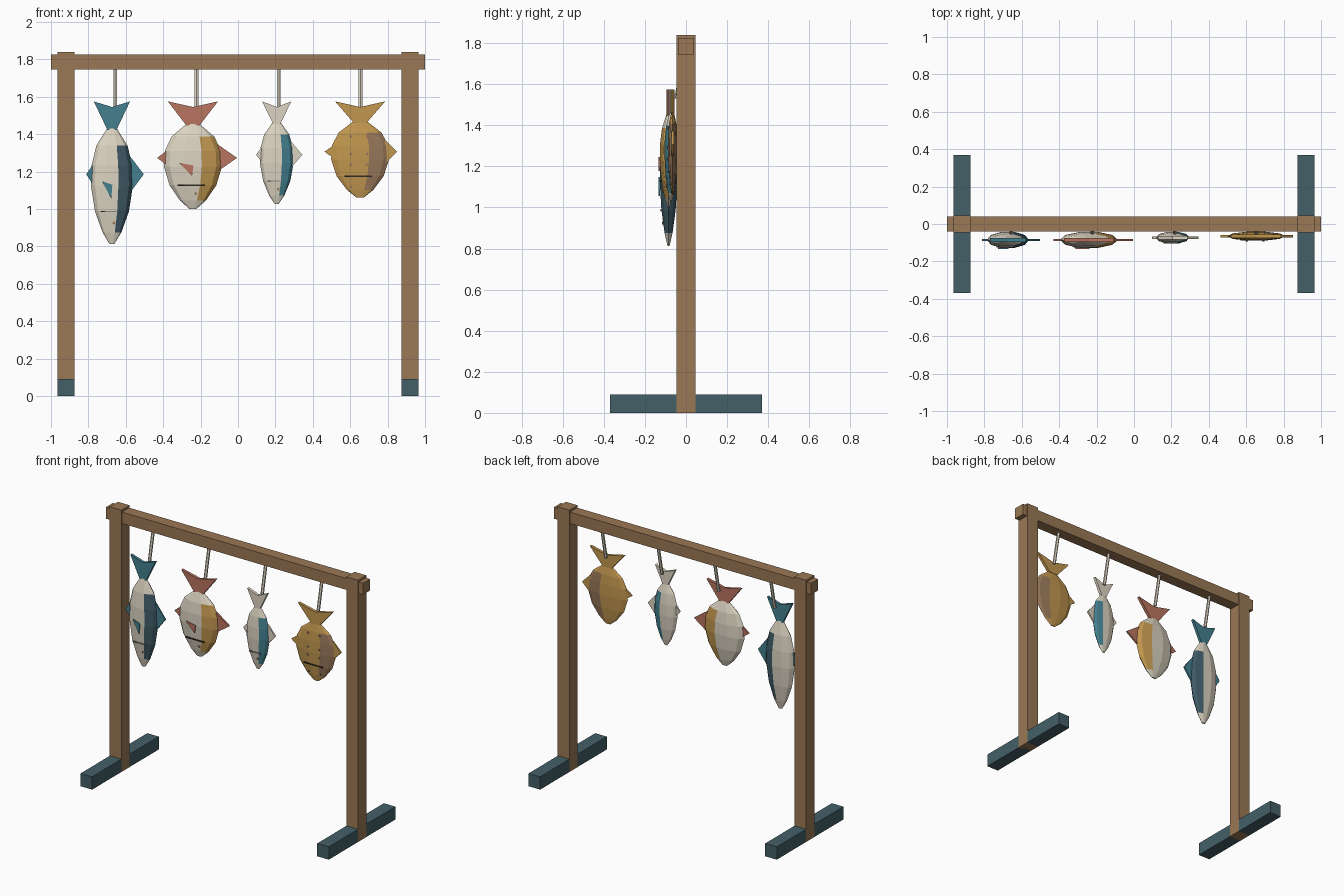
import bpy, bmesh, math
from mathutils import Vector

if "Cube" in bpy.data.objects:
    bpy.data.objects.remove(bpy.data.objects["Cube"])


def mat(name, hexcol):
    m = bpy.data.materials.new(name)
    c = [int(hexcol[i:i + 2], 16) / 255 for i in (0, 2, 4)]
    m.diffuse_color = [((v + 0.055) / 1.055) ** 2.4 for v in c] + [1]
    m.use_nodes = True
    m.node_tree.nodes["Principled BSDF"].inputs["Base Color"].default_value = m.diffuse_color
    return m


WOOD, FOOT = mat("wood", "9b7855"), mat("slate", "446068")
CREAM, TEAL = mat("cream", "dcd4c2"), mat("teal", "43808f")
NAVY, CORAL = mat("navy", "3f5a66"), mat("coral", "b87560")
GOLD, BROWN = mat("gold", "c2974f"), mat("brown", "98785a")
DARK, GREY = mat("dark", "2f2a26"), mat("grey", "8c8a84")


def finish(name, bm, *mats):
    bmesh.ops.recalc_face_normals(bm, faces=bm.faces)
    me = bpy.data.meshes.new(name)
    bm.to_mesh(me)
    bm.free()
    for m in mats:
        me.materials.append(m)
    ob = bpy.data.objects.new(name, me)
    bpy.context.collection.objects.link(ob)
    return ob


def box(name, centre, size, m):
    bm = bmesh.new()
    bmesh.ops.create_cube(bm, size=1)
    for v in bm.verts:
        v.co = Vector([a * b + c for a, b, c in zip(v.co, size, centre)])
    return finish(name, bm, m)


def rod(name, a, b, r, m, sides=6):
    a, b = Vector(a), Vector(b)
    bm = bmesh.new()
    bmesh.ops.create_cone(bm, cap_ends=True, segments=sides, radius1=r, radius2=r, depth=(b - a).length)
    rot = (b - a).to_track_quat('Z', 'Y')
    for v in bm.verts:
        v.co = rot @ v.co + (a + b) / 2
    return finish(name, bm, m)


def plate(name, pts, y, thick, m):
    """Flat outline in x-z, thickened along y."""
    bm = bmesh.new()
    f = bm.faces.new([bm.verts.new((x, y - thick / 2, z)) for x, z in pts])
    ext = bmesh.ops.extrude_face_region(bm, geom=[f])
    for v in ext["geom"]:
        if isinstance(v, bmesh.types.BMVert):
            v.co.y += thick
    return finish(name, bm, m)


# Shared fish outline: distance down the body, share of full half width
STEPS = (0, .15, .32, .5, .72, .9, 1)
SHARE = (.22, .74, .97, 1, .81, .45, .12)
SIDES = 10


def share(t):
    for k in range(len(STEPS) - 1):
        if t <= STEPS[k + 1]:
            u = (t - STEPS[k]) / (STEPS[k + 1] - STEPS[k])
            return SHARE[k] + u * (SHARE[k + 1] - SHARE[k])


def fish(p, cx, string_x, top, bottom, w, d, fin_right, colours, cheek, mouth, dots):
    base, second, fin = colours
    cy, h = -.04 - d, top - bottom

    def at(u, t):                     # body-relative to world x, z
        return cx + u * w, top - t * h

    def front(u, t):                  # y of the front surface
        return cy - d * math.sqrt(max(0, share(t) ** 2 - u * u))

    # Ten-sided body with the second colour on the +x side
    bm = bmesh.new()
    rings = [[bm.verts.new((cx + w * s * math.cos(math.tau * i / SIDES),
                            cy + d * s * math.sin(math.tau * i / SIDES), top - t * h))
              for i in range(SIDES)] for t, s in zip(STEPS, SHARE)]
    for k, (a, b) in enumerate(zip(rings, rings[1:])):
        for i in range(SIDES):
            j = (i + 1) % SIDES
            f = bm.faces.new((a[i], a[j], b[j], b[i]))
            if i in (0, 1, 8, 9) and 0 < k < len(rings) - 2:
                f.material_index = 1
    bm.faces.new(rings[0])
    bm.faces.new(rings[-1])
    finish(p + "body", bm, base, second)

    # Hanging string and forked tail
    rod(p + "string", (string_x, 0, 1.755), (string_x, -.047, 1.53), .011, CREAM)
    tw, bw = .865 * w, .22 * w
    plate(p + "tail", [(cx - tw, 1.575), (cx, 1.545), (cx + tw, 1.575),
                       (cx + bw, top - .01), (cx - bw, top - .01)], cy, .02, fin)

    # Side fins, rooted inside the body
    for side, tip, rise in (("left", -1.23, .1), ("right", fin_right, .16)):
        root = math.copysign(.85, tip)
        plate(p + side + "_fin", [at(root, .4 - rise), at(tip, .4), at(root, .4 + rise)], cy, .012, fin)

    # Painted cheek, mouth line and spots
    if cheek:
        tri = [(-.47, .46), (.02, .49), (-.03, .61)]
        plate(p + "cheek", [at(u, t) for u, t in tri], min(front(u, t) for u, t in tri), .006, fin)
    x, z = at(-.06, .72)
    box(p + "mouth", (x, front(0, .72), z), (.95 * w, .008, .007), mouth)
    for i, (u, t) in enumerate(dots, 1):
        (x, z), y = at(u, t), front(u, t)
        rod(f"{p}spot_{i}", (x, y - .004, z), (x, y + .006, z), .008, BROWN)


# Frame
for side, s in (("left", -1), ("right", 1)):
    box(side + "_post", (s * .92, 0, .92), (.091, .091, 1.84), WOOD)
    box(side + "_foot", (s * .92, 0, .045), (.09, .74, .09), FOOT)
box("top_beam", (0, 0, 1.785), (2, .08, .08), WOOD)

# Four hanging fish
eye = [(.1, .82)]
spots = [(u, t) for t in (.2, .43, .57, .86) for u in (-.33, .25)]
fish("fish_1_", -.674, -.657, 1.433, .813, .112, .045, 1.52, (CREAM, NAVY, TEAL), True, GREY, eye)
fish("fish_2_", -.241, -.222, 1.455, 1.0, .155, .045, 1.52, (CREAM, GOLD, CORAL), True, DARK, eye)
fish("fish_3_", .207, .219, 1.465, 1.027, .09, .033, 1.52, (CREAM, TEAL, CREAM), False, GREY, eye)
fish("fish_4_", .653, .655, 1.47, 1.06, .155, .025, 1.27, (GOLD, BROWN, GOLD), False, DARK, spots)
